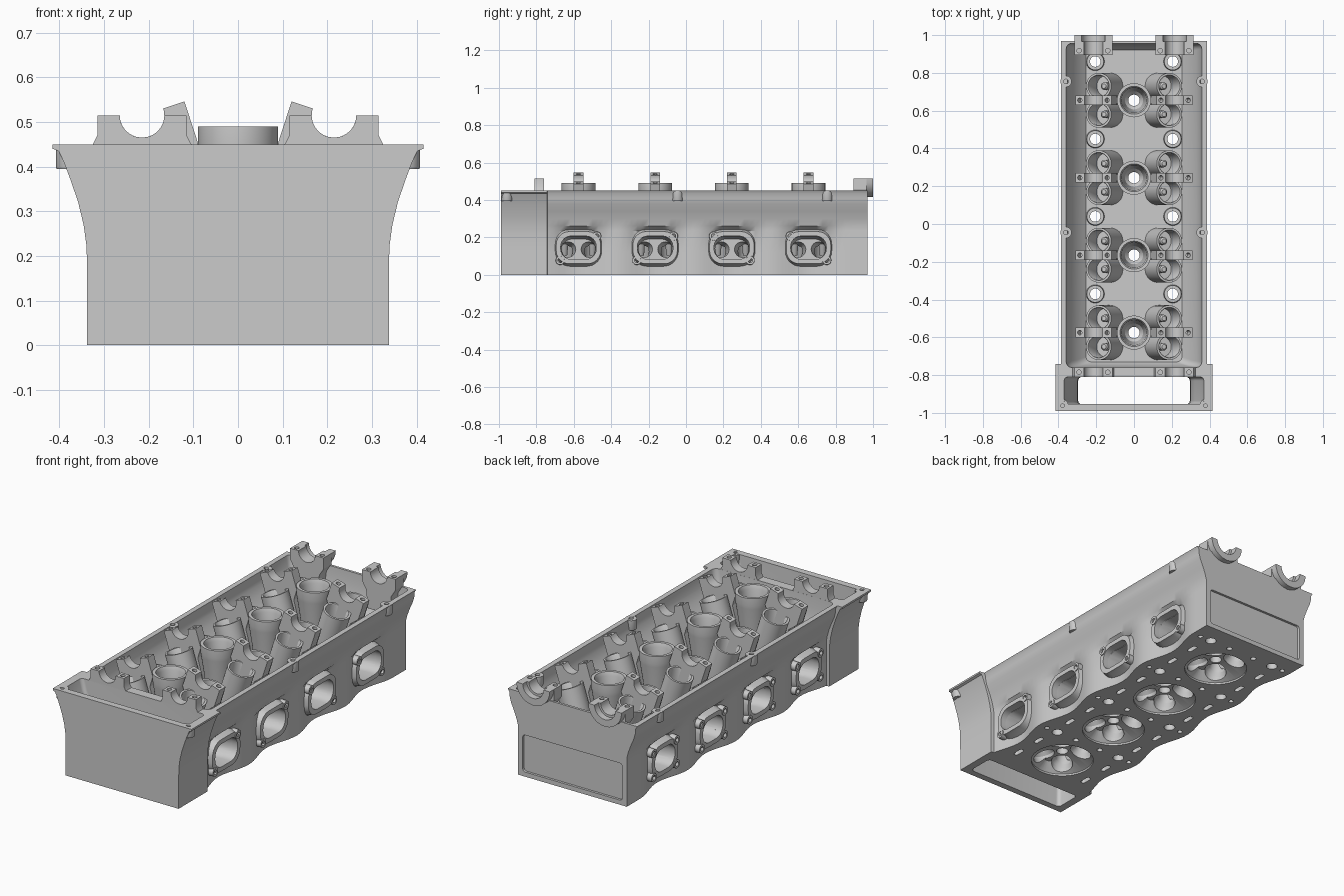
import bpy, bmesh
from math import sin, cos, pi, radians
from mathutils import Matrix, Vector

if "Cube" in bpy.data.objects:
    bpy.data.objects.remove(bpy.data.objects["Cube"])

CYL = (-0.575, -0.165, 0.245, 0.655)      # cylinder centres along y
BOLTS = (-0.37, 0.04, 0.45, 0.86)         # head bolt rows
TILT = radians(18)                        # valve lean
CAM_X, CAM_Z = 0.215, 0.515


def loft(bm, rings, closed=False):
    """Skin a list of rings; cap both ends or join last to first."""
    vs = [[bm.verts.new(p) for p in r] for r in rings]
    n = len(vs[0])
    pairs = list(zip(vs, vs[1:])) + ([(vs[-1], vs[0])] if closed else [])
    for a, b in pairs:
        for i in range(n):
            j = (i + 1) % n
            bm.faces.new((a[i], a[j], b[j], b[i]))
    if not closed:
        bm.faces.new(vs[0])
        bm.faces.new(vs[-1])


def oval(z, rx, ry, cx=0, cy=0, n=32):
    return [Vector((cx + rx * cos(2 * pi * i / n), cy + ry * sin(2 * pi * i / n), z)) for i in range(n)]


def lathe(bm, prof, M, closed=False, n=32):
    loft(bm, [[M @ p for p in oval(z, r, r, n=n)] for r, z in prof], closed)


def rrect(hx, hy, r, cx=0, cy=0, k=6):
    pts = []
    for q, (sx, sy) in enumerate(((1, 1), (-1, 1), (-1, -1), (1, -1))):
        for i in range(k + 1):
            a = (q + i / k) * pi / 2
            pts.append((cx + sx * (hx - r) + r * cos(a), cy + sy * (hy - r) + r * sin(a)))
    return pts


def at(x, y, z=0):
    return Matrix.Translation((x, y, z))


def valve_frame(s, y):
    return at(s * CAM_X, y, CAM_Z) @ Matrix.Rotation(s * TILT, 4, 'Y')


def side_frame(s, x, y, z):               # local z points out of the side
    return at(s * x, y, z) @ Matrix.Rotation(s * pi / 2, 4, 'Y')


def make(name, bm):
    bmesh.ops.recalc_face_normals(bm, faces=bm.faces[:])
    me = bpy.data.meshes.new(name)
    bm.to_mesh(me)
    bm.free()
    ob = bpy.data.objects.new(name, me)
    bpy.context.collection.objects.link(ob)
    return ob


def activate(ob):
    bpy.ops.object.select_all(action='DESELECT')
    ob.select_set(True)
    bpy.context.view_layer.objects.active = ob


def cut(ob, bm):
    tool = make("cutter", bm)
    tool.hide_render = True
    m = ob.modifiers.new("cut", 'BOOLEAN')
    m.operation, m.solver, m.object = 'DIFFERENCE', 'EXACT', tool
    activate(ob)
    bpy.ops.object.modifier_apply(modifier=m.name)
    bpy.data.objects.remove(tool)


# Casting: cross-sections lofted along y, wider timing case at the front
CASE = [(.338, 0), (.338, .12), (.339, .22), (.346, .27), (.358, .32), (.375, .37), (.39, .41),
        (.402, .435), (.415, .44), (.415, .45)]
MAIN = [(.30, 0), (.30, .12), (.30, .235), (.325, .262), (.335, .30), (.35, .34), (.368, .38),
        (.376, .41), (.378, .435), (.387, .45)]


def section(prof, y, wave):
    right = []
    for i, (x, z) in enumerate(prof):
        right.append((x + (wave if i < 3 else 0), z))
    return [Vector((x, y, z)) for x, z in right] + [Vector((-x, y, z)) for x, z in reversed(right)]


bm = bmesh.new()
rings = [section(CASE, -.99, 0), section(CASE, -.742, 0)]
for i in range(58):
    y = -.74 + 1.71 * i / 57
    w = 1 if y > .86 else cos(2 * pi * (y - .04) / .41)
    rings.append(section(MAIN, y, .005 + .02 * w))
loft(bm, rings)
head = make("head_casting", bm)

# Top cavity, timing opening and rear panel recess
bm = bmesh.new()
loft(bm, [[(x, y, z) for x, y in rrect(hx, (y1 - y0) / 2, .03, 0, (y0 + y1) / 2)]
          for z, hx, y0, y1 in ((.255, .255, -.73, .92), (.275, .275, -.74, .935), (.31, .305, -.75, .945),
                                (.35, .33, -.755, .95), (.39, .35, -.758, .955), (.47, .362, -.76, .957))])
loft(bm, [[(x, y, z) for x, y in rrect(hx, .072, .02, 0, -.882)]
          for z, hx in ((-.02, .295), (.24, .30), (.32, .322), (.39, .355), (.47, .375))])
loft(bm, [[(x, y, z) for x, z in rrect(.298, .10, .015, 0, .125)] for y in (.957, 1.02)])
cut(head, bm)

# Chambers, bolt holes, deck passages, rail holes and port mouths
PORT = {1: (.095, .062), -1: (.085, .06)}
bm = bmesh.new()
for cy in CYL:
    loft(bm, [oval(z, rx, ry, 0, cy, 48) for z, rx, ry in ((-.02, .16, .16), (.01, .16, .16), (.055, .05, .125))])
    for s in (1, -1):
        for d in (-.08, .08):
            loft(bm, [[(x, y, z) for x, y in rrect(.012, .032, .0115, s * .225, cy + d)] for z in (-.02, .04)])
        hy, hz = PORT[s]
        loft(bm, [[(s * x, y, z) for y, z in rrect(hy * k, hz * k, hz * k * .9, cy, zc)]
                  for x, k, zc in ((.40, 1, .145), (.30, 1, .145), (.18, .9, .135))])
for s in (1, -1):
    for y in BOLTS:
        lathe(bm, [(.028, -.05), (.028, .6)], at(s * .205, y))
        lathe(bm, [(.013, -.02), (.013, .04)], at(s * .275, y), n=16)
        lathe(bm, [(.015, -.02), (.015, .04)], at(s * .08, y), n=16)
    for x, y in ((.36, -.045), (.36, .755), (.378, -.965)):
        lathe(bm, [(.012, .41), (.012, .5)], at(s * x, y), n=16)
cut(head, bm)

# Valve seats and throats, one bank at a time, then plug holes and port branches
for s in (1, -1):
    bm = bmesh.new()
    for cy in CYL:
        if s > 0:
            lathe(bm, [(.03, -.05), (.03, .33)], at(0, cy))
        for d in (-.075, .075):
            lathe(bm, [(.056, -.56), (.056, -.485), (.043, -.465), (.043, -.38)], valve_frame(s, cy + d))
    cut(head, bm)
bm = bmesh.new()
for s in (1, -1):
    for cy in CYL:
        for k in (-1, 1):
            a, b = Vector((s * .21, cy + k * .049, .14)), Vector((s * .105, cy + k * .075, .12))
            R = (b - a).to_track_quat('Z', 'Y').to_matrix().to_4x4()
            lathe(bm, [(.041, 0), (.041, (b - a).length)], Matrix.Translation(a) @ R, n=24)
cut(head, bm)

# Spark plug tubes, tapering towards the floor
bm = bmesh.new()
for cy in CYL:
    lathe(bm, [(.062, .24), (.072, .33), (.087, .43), (.09, .45), (.09, .49), (.074, .49), (.066, .47),
               (.06, .38), (.048, .29), (.03, .27), (.03, .24)], at(0, cy), True, 48)
plugs = make("spark_plug_tubes", bm)

# Leaning tappet bores with valve guides
bm = bmesh.new()
gm = bmesh.new()
for s in (1, -1):
    for cy in CYL:
        for d in (-.075, .075):
            M = valve_frame(s, cy + d)
            lathe(bm, [(.07, -.29), (.07, -.09), (.059, -.09), (.056, -.095), (.056, -.23)], M)
            lathe(gm, [(.016, -.43), (.02, -.37), (.02, -.19), (.012, -.18)], M, n=20)
tappets = make("tappet_bores", bm)
guides = make("valve_guides", gm)

# Bosses for head bolts and cover screws
bm = bmesh.new()
for s in (1, -1):
    for y in BOLTS:
        lathe(bm, [(.05, .24), (.045, .285), (.028, .285), (.028, .24)], at(s * .205, y), True)
    for x, y in ((.36, -.045), (.36, .755), (.378, -.955)):
        lathe(bm, [(.028, .395), (.03, .40), (.03, .449), (.012, .449), (.012, .41), (.01, .395)],
              at(s * x, y if y > -.9 else -.958), True, 24)
bosses = make("bolt_bosses", bm)


# Cam bearing saddles: profile with a half-round journal, extruded along y
def saddle(bm, M, y0, y1, base, r=.05):
    arc = [(-r * cos(pi * i / 16), -r * sin(pi * i / 16)) for i in range(17)]
    prof = [(-.1, 0)] + arc + [(.1, 0)] + base
    loft(bm, [[M @ Vector((u, y, v)) for u, v in prof] for y in (y0, y1)])


ROUND = [(.1 * cos(pi * i / 12), -.1 * sin(pi * i / 12)) for i in range(1, 12)]
bm = bmesh.new()
hm = bmesh.new()
cm = bmesh.new()
for s in (1, -1):
    flat = at(s * CAM_X, 0, CAM_Z)
    for cy in CYL:
        M = valve_frame(s, cy)
        saddle(bm, M, -.026, .026, [(.1, -.10), (.065, -.15), (.06, -.28), (-.06, -.28), (-.065, -.15), (-.1, -.10)])
        for u in (-.076, .076):
            lathe(hm, [(.012, -.05), (.012, .02)], M @ at(u, 0), n=16)
    saddle(bm, flat, -.81, -.76, [(.1, -.045), (.112, -.068), (-.112, -.068), (-.1, -.045)])
    saddle(bm, flat, .895, .965, [(.1, -.06), (.075, -.10), (.065, -.20), (-.065, -.20), (-.075, -.10), (-.1, -.06)])
    for y in (-.785, .918):
        for u in (-.076, .076):
            lathe(hm, [(.012, -.05), (.012, .02)], flat @ at(u, y), n=16)
    saddle(cm, flat, .96, 1.0, ROUND, .062)
saddles = make("cam_saddles", bm)
cut(saddles, hm)
collars = make("rear_cam_collars", cm)

# Port flanges with stud bosses: two on the right, four on the left
bm = bmesh.new()
sm = bmesh.new()
for s in (1, -1):
    hy, hz = PORT[s]
    for i, cy in enumerate(CYL):
        loft(bm, [[(s * x, y, z) for y, z in rrect(hy + g, hz + g, hz * .9 + g * .6, cy, .145)]
                  for x, g in ((.27, .045), (.315, .028), (.333, .024), (.333, 0), (.27, 0))], True)
        k = 1 if i < 2 else -1
        spots = [(k, 1), (-k, -1)] if s > 0 else [(1, 1), (1, -1), (-1, 1), (-1, -1)]
        for a, b in spots:
            lathe(sm, [(.026, 0), (.023, .067), (.012, .067), (.012, .03), (.01, 0)],
                  side_frame(s, .27, cy + a * .098, .142 + b * .065), True, 20)
flanges = make("port_flanges", bm)
studs = make("port_stud_bosses", sm)

for ob in (head, plugs, tappets, guides, bosses, saddles, collars, flanges, studs):
    activate(ob)
    bpy.ops.object.shade_smooth_by_angle(angle=radians(32))
